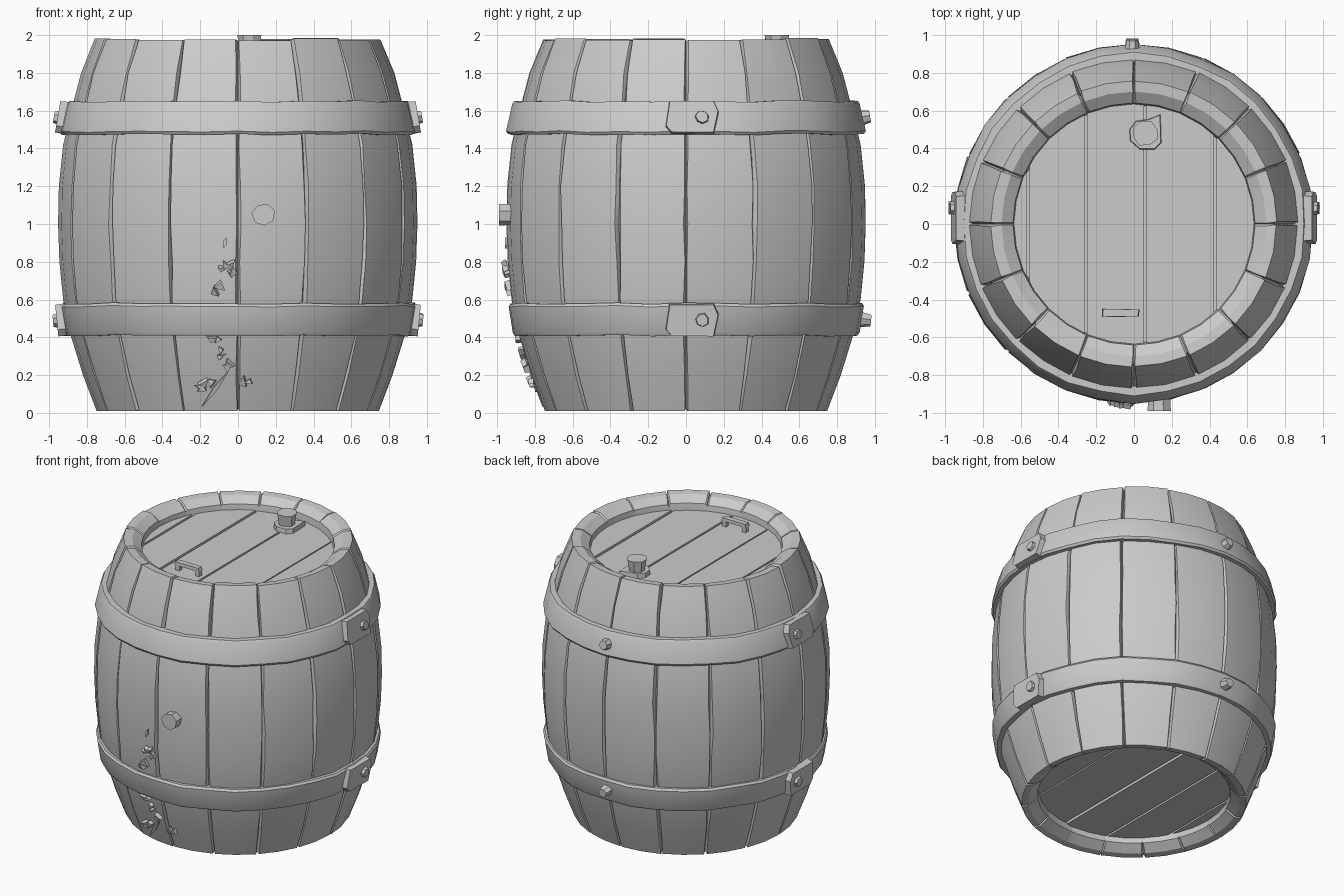
import bpy, bmesh, math, random
from mathutils import Vector

if "Cube" in bpy.data.objects:
    bpy.data.objects.remove(bpy.data.objects["Cube"])

random.seed(7)
N = 16
# outer barrel profile (z, radius)
PROFILE = [(0.01, .748), (0.2, .82), (0.41, .885), (0.6, .925), (0.8, .945), (1.0, .952),
           (1.2, .948), (1.42, .925), (1.64, .872), (1.8, .83), (1.98, .757)]
# rim and inner wall, going from the top back down to the bottom
INNER = [(1.975, .70), (1.935, .64), (1.86, .63), (0.13, .63), (0.06, .64), (0.015, .70)]


def radius_at(z):
    for (z0, r0), (z1, r1) in zip(PROFILE, PROFILE[1:]):
        if z <= z1:
            return r0 + (r1 - r0) * (z - z0) / (z1 - z0)
    return PROFILE[-1][1]


def polar(r, a, z):
    return Vector((r * math.cos(a), r * math.sin(a), z))


def finish(bm, name, angle=30):
    bmesh.ops.recalc_face_normals(bm, faces=bm.faces)
    me = bpy.data.meshes.new(name)
    bm.to_mesh(me)
    bm.free()
    ob = bpy.data.objects.new(name, me)
    bpy.context.collection.objects.link(ob)
    if angle:
        bpy.ops.object.select_all(action='DESELECT')
        ob.select_set(True)
        bpy.context.view_layer.objects.active = ob
        bpy.ops.object.shade_smooth_by_angle(angle=math.radians(angle))
    return ob


def add_prism(bm, pts, h, loc, n, top=1.0):
    """Extrude a 2D outline by h along n, scaling the far end by top."""
    n = Vector(n).normalized()
    u = Vector((1, 0, 0)) if abs(n.z) > .9 else Vector((0, 0, 1)).cross(n).normalized()
    v = n.cross(u)
    loc = Vector(loc)
    lo = [bm.verts.new(loc + u * x + v * y) for x, y in pts]
    hi = [bm.verts.new(loc + n * h + (u * x + v * y) * top) for x, y in pts]
    bm.faces.new(lo[::-1])
    bm.faces.new(hi)
    for i in range(len(pts)):
        j = (i + 1) % len(pts)
        bm.faces.new((lo[i], lo[j], hi[j], hi[i]))


def ngon(r, k, jitter=0.0, phase=0.3):
    return [((r + random.uniform(-jitter, jitter)) * math.cos(phase + i * math.tau / k),
             (r + random.uniform(-jitter, jitter)) * math.sin(phase + i * math.tau / k))
            for i in range(k)]


# staves, with worn edges that make seams of varying width
bm = bmesh.new()
half = math.pi / N
for s in range(N):
    mid = (s + .5) * math.tau / N
    dr, dz = random.uniform(-.005, .005), random.uniform(-.008, .004)
    cols = [[] for _ in range(5)]
    for k, (z, r) in enumerate(PROFILE + INNER):
        outer = k < len(PROFILE)
        gaps = [random.uniform(.004, .018) for _ in range(2)]
        angs = (-half, -half + gaps[0], 0, half - gaps[1], half)
        for c, a in enumerate(angs):
            edge = c in (0, 4)
            rr = r + (dr if outer else 0) - (.022 if edge and outer else 0)
            zz = z
            if z > 1.9:
                zz += dz - (.012 if edge else 0)
            elif z < .1 and edge:
                zz += .012
            cols[c].append(bm.verts.new(polar(rr, mid + a, zz)))
    m = len(cols[0])
    for c in range(4):
        for k in range(m):
            j = (k + 1) % m
            bm.faces.new((cols[c][k], cols[c + 1][k], cols[c + 1][j], cols[c][j]))
    bm.faces.new(cols[0])
    bm.faces.new(cols[4])
finish(bm, "staves", 28)


# iron hoops, slightly uneven
def hoop(name, z0, r0, z1, r1):
    bm = bmesh.new()
    rings, seg = [], 32
    for i in range(seg):
        a = i * math.tau / seg
        d, e = random.uniform(-.006, .006), random.uniform(-.005, .005)
        sec = [(r0 - .06, z0), (r0 - .008, z0), (r0 + .002, z0 + .015), (r1 + .002, z1 - .015),
               (r1 - .008, z1), (r1 - .06, z1)]
        rings.append([bm.verts.new(polar(r + d, a, z + e)) for r, z in sec])
    for i in range(seg):
        a, b = rings[i], rings[(i + 1) % seg]
        for k in range(6):
            j = (k + 1) % 6
            bm.faces.new((a[k], b[k], b[j], a[j]))
    finish(bm, name)


hoop("lower_hoop", .41, .92, .58, .942)
hoop("upper_hoop", 1.475, .945, 1.65, .912)

# hoop joint plates on both sides, and bolts on sides and back
plate = [(-.14, -.05), (-.11, -.086), (.12, -.088), (.145, .03), (.12, .086), (-.12, .086)]
for tag, z, x, tilt in (("lower", .495, .94, -.1), ("upper", 1.56, .935, .17)):
    for side, sx in (("left", -1), ("right", 1)):
        bm = bmesh.new()
        pts = [(sx * p, q) for p, q in plate][::sx]
        add_prism(bm, pts, .055, (sx * (x - .035), .03, z), (sx, 0, tilt), .96)
        finish(bm, f"{tag}_plate_{side}", 0)
        bm = bmesh.new()
        add_prism(bm, ngon(.044, 7, .004), .05, (sx * (x - .01), .085, z), (sx, 0, tilt), .75)
        finish(bm, f"{tag}_bolt_{side}", 0)
    bm = bmesh.new()
    add_prism(bm, ngon(.044, 7, .004), .06, (-.01, x - .02, z), (0, 1, tilt), .72)
    finish(bm, f"{tag}_bolt_back", 0)


# plank heads, clipped to a circle
def head(name, z, up):
    seams = [-.645, -.56, -.255, .06, .43, .645]
    R = .65
    bm = bmesh.new()
    for x0, x1 in zip(seams, seams[1:]):
        xs = [x0 + .007 + (x1 - x0 - .014) * i / 6 for i in range(7)]
        arc = [(x, math.sqrt(max(R * R - x * x, .0004))) for x in xs]
        pts = [(x, -y) for x, y in arc] + arc[::-1]
        d = random.uniform(0, .008)
        add_prism(bm, pts, .05, (0, 0, z - .05 - d if up else z + d), (0, 0, 1))
    add_prism(bm, ngon(.64, 32), .02, (0, 0, z - .055 if up else z + .035), (0, 0, 1))
    finish(bm, name, 0)


head("lid_planks", 1.895, True)
head("base_planks", .095, False)

# bung with a collar on the lid
bm = bmesh.new()
collar = [(-.08, -.04), (-.03, -.085), (.05, -.085), (.085, -.05), (.08, .1), (.02, .075),
          (-.05, .065), (-.085, .02)]
add_prism(bm, collar, .035, (.06, .48, 1.885), (0, 0, 1), .96)
finish(bm, "bung_collar", 0)
bm = bmesh.new()
add_prism(bm, ngon(.055, 8, .003), .085, (.06, .48, 1.915), (0, 0, 1), 1.25)
finish(bm, "bung", 0)

# lid handle: a bar on two short legs
bm = bmesh.new()
bar = [(-.1, -.022), (.095, -.02), (.1, .018), (-.098, .022)]
add_prism(bm, bar, .025, (-.07, -.47, 1.925), (0, 0, 1), .95)
for dx in (-.08, .08):
    add_prism(bm, ngon(.022, 4, 0, .785), .05, (-.07 + dx, -.47, 1.88), (0, 0, 1))
finish(bm, "lid_handle", 0)

# front plug
bm = bmesh.new()
add_prism(bm, ngon(.056, 7, .005), .09, (.135, -.9, 1.05), (0, -1, 0), 1.08)
finish(bm, "front_plug", 0)

# splintered wood on the lower front
bm = bmesh.new()
for cx, cz, count in ((-.06, .77, 5), (-.11, .68, 2), (-.12, .36, 3), (-.07, .27, 3),
                      (-.16, .15, 4), (.04, .14, 2)):
    for _ in range(count):
        x, z = cx + random.uniform(-.04, .04), cz + random.uniform(-.035, .035)
        y = -math.sqrt(radius_at(z) ** 2 - x * x)
        n = (random.uniform(-.3, .3), -1, random.uniform(-.6, .1))
        pts = ngon(.028, 3, .012, random.uniform(0, 6))
        add_prism(bm, pts, .028, (x, y - .002, z), n, .9)
# long slivers
for x, z, lx, lz in ((-.12, .13, .07, .1), (-.07, .9, .008, .03)):
    y = -math.sqrt(radius_at(z) ** 2 - x * x)
    slope = (radius_at(z + .05) - radius_at(z - .05)) / .1
    add_prism(bm, [(-lx, -lz), (.008, -.01), (lx, lz), (-.008, .01)], .012, (x, y, z), (0, -1, -slope))
finish(bm, "splinters", 0)
